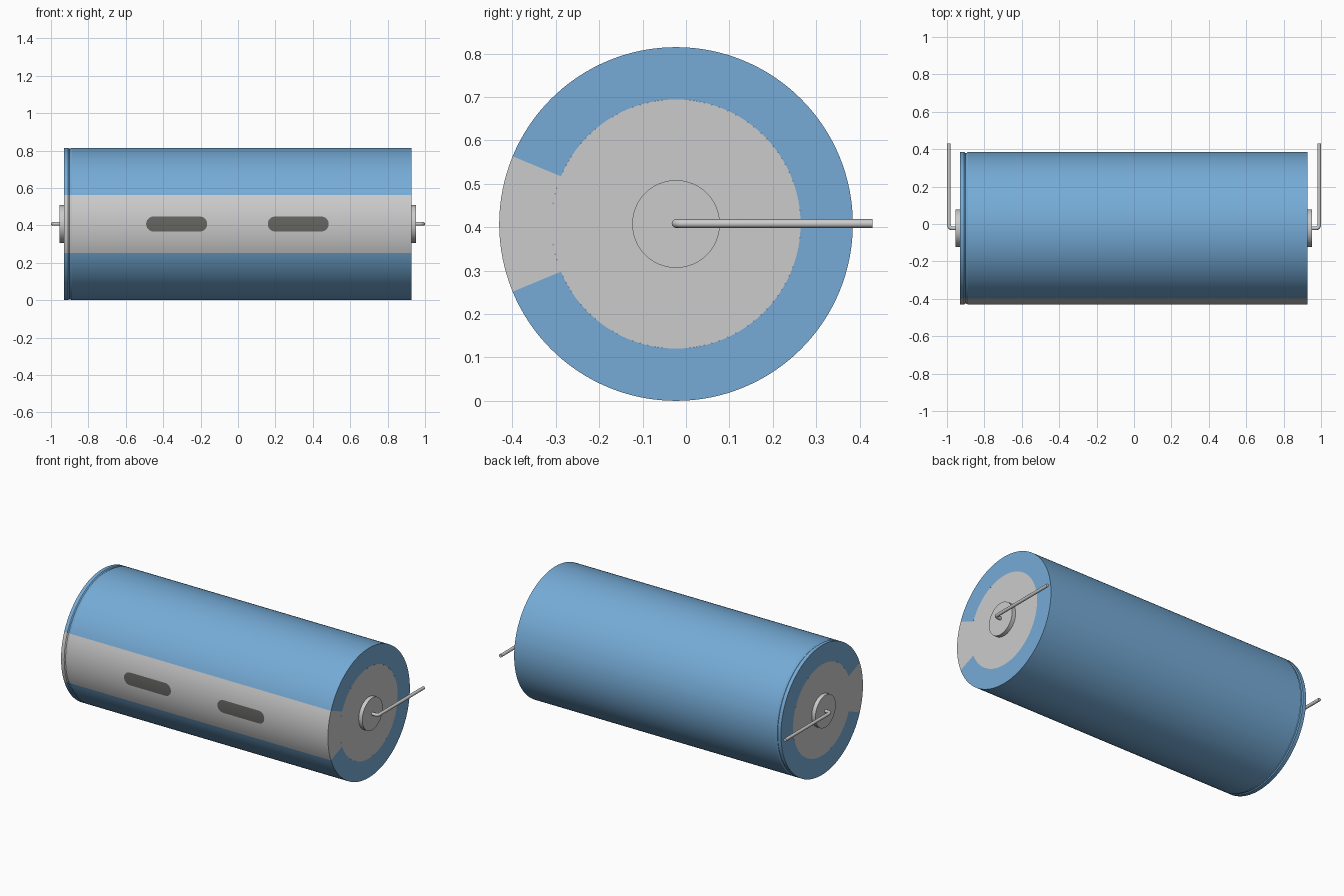
import bpy, bmesh, math

if "Cube" in bpy.data.objects:
    bpy.data.objects.remove(bpy.data.objects["Cube"])

CY, CZ = -0.023, 0.4075           # long axis of the can
R, R_IN = 0.4075, 0.287           # outer radius, end disc radius
HALF = math.radians(22.5)         # half angle of the pale stripe
FULL = 2 * math.pi
X0, X1 = -0.93, 0.927


def material(name, color):
    m = bpy.data.materials.new(name)
    m.diffuse_color = (*color, 1)
    m.use_nodes = True
    m.node_tree.nodes["Principled BSDF"].inputs["Base Color"].default_value = m.diffuse_color
    return m


blue = material("blue_sleeve", (0.18, 0.41, 0.68))
dark = material("dark_mark", (0.13, 0.13, 0.125))


def point(x, r, a):
    """Angle 0 faces the front (-y) and turns towards +z."""
    return (x, CY - r * math.cos(a), CZ + r * math.sin(a))


def grid_object(name, rows, mat=None):
    """Skin a list of equally long point rows."""
    bm = bmesh.new()
    vs = [[bm.verts.new(p) for p in row] for row in rows]
    for a, b in zip(vs, vs[1:]):
        for i in range(len(a) - 1):
            bm.faces.new((a[i], a[i + 1], b[i + 1], b[i]))
    bmesh.ops.remove_doubles(bm, verts=bm.verts, dist=1e-5)
    me = bpy.data.meshes.new(name)
    bm.to_mesh(me)
    bm.free()
    ob = bpy.data.objects.new(name, me)
    bpy.context.collection.objects.link(ob)
    if mat:
        me.materials.append(mat)
    bpy.ops.object.select_all(action='DESELECT')
    ob.select_set(True)
    bpy.context.view_layer.objects.active = ob
    bpy.ops.object.shade_smooth_by_angle(angle=math.radians(30))
    return ob


def revolve(name, profile, a0=0.0, a1=FULL, steps=96, mat=None):
    angles = [a0 + (a1 - a0) * i / steps for i in range(steps + 1)]
    return grid_object(name, [[point(x, r, a) for x, r in profile] for a in angles], mat)


# Sleeve with a crimp groove near the left end, and the pale stripe along the front
sleeve = [(X0, R_IN), (X0, R), (-0.908, R), (-0.902, R - 0.005),
          (-0.896, R - 0.005), (-0.888, R), (X1, R), (X1, R_IN)]
revolve("sleeve", sleeve, HALF, FULL - HALF, 112, blue)
revolve("stripe", sleeve, -HALF, HALF, 16)

# End discs and terminal bosses
revolve("end_disc_left", [(X0, 0), (X0, R_IN)])
revolve("end_disc_right", [(X1, R_IN), (X1, 0)])
revolve("boss_left", [(-0.955, 0), (-0.955, 0.101), (X0, 0.101)], steps=64)
revolve("boss_right", [(X1, 0.101), (0.952, 0.101), (0.952, 0)], steps=64)

# Rounded polarity marks lying on the stripe
for name, cx in (("mark_left", -0.328), ("mark_right", 0.322)):
    rows = []
    for i in range(25):
        t = -math.pi / 2 + math.pi * i / 24
        w = 0.123 + 0.04 * math.cos(t)
        a = math.asin(0.04 * math.sin(t) / R)
        rows.append([point(cx + s * w, R + 0.001, a) for s in (-1, 1)])
    grid_object(name, rows, dark)

# Bent wire leads
for name, s in (("lead_left", -1), ("lead_right", 1)):
    path = [(0.94, CY)]
    for i in range(9):
        t = math.pi / 2 * i / 8
        path.append((0.972 + 0.018 * math.sin(t), CY + 0.018 * (1 - math.cos(t))))
    path.append((0.99, 0.43))
    cu = bpy.data.curves.new(name, 'CURVE')
    cu.dimensions = '3D'
    cu.bevel_depth = 0.01
    cu.bevel_resolution = 4
    cu.use_fill_caps = True
    sp = cu.splines.new('POLY')
    sp.points.add(len(path) - 1)
    for p, (x, y) in zip(sp.points, path):
        p.co = (s * x, y, CZ + 0.001, 1)
    sp.use_smooth = True
    bpy.context.collection.objects.link(bpy.data.objects.new(name, cu))
